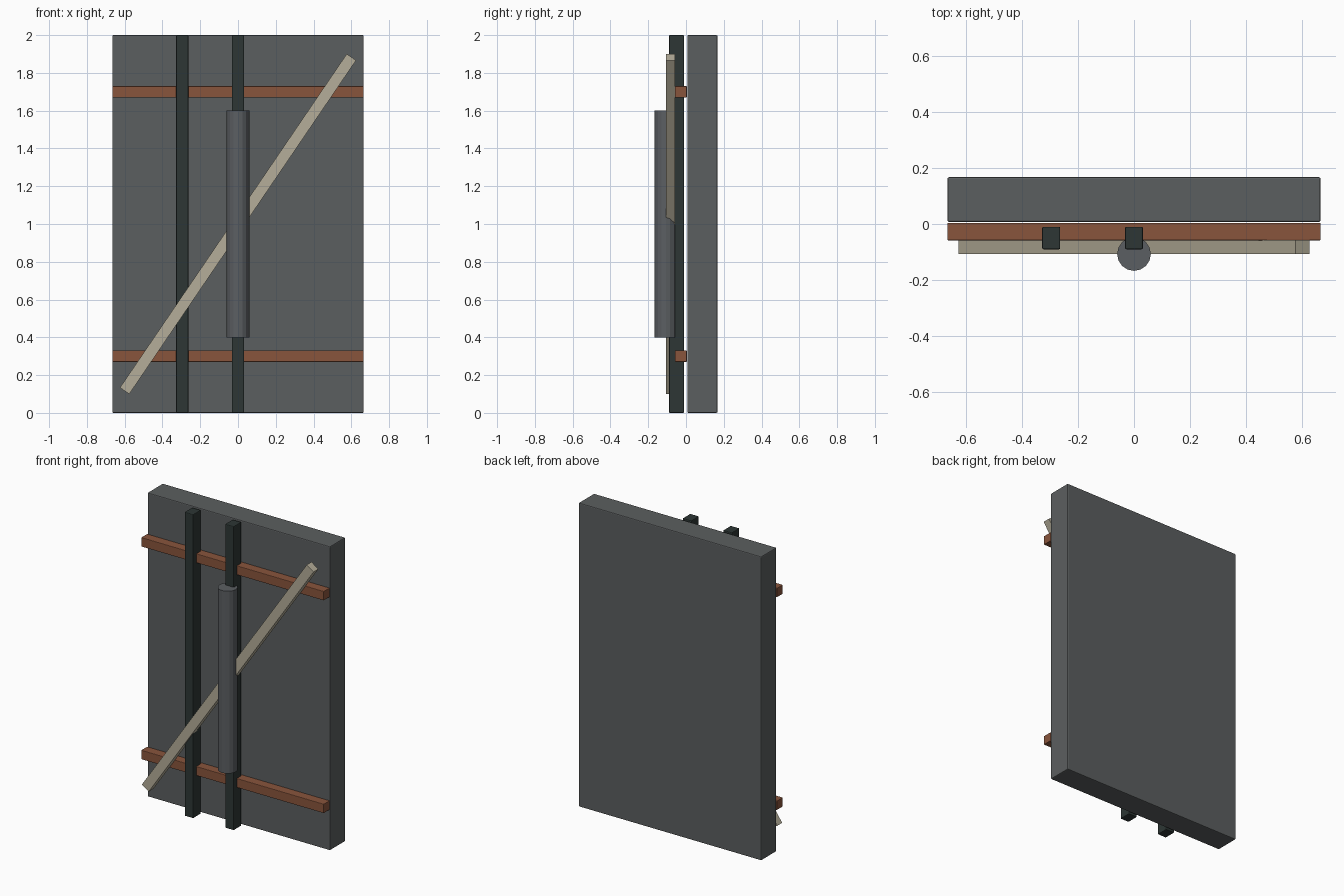
import bpy
import math

cube = bpy.data.objects.get("Cube")
if cube:
    bpy.data.objects.remove(cube, do_unlink=True)


def material(name, r, g, b):
    mat = bpy.data.materials.new(name)
    mat.use_nodes = True
    mat.diffuse_color = (r, g, b, 1)
    mat.node_tree.nodes["Principled BSDF"].inputs["Base Color"].default_value = (r, g, b, 1)
    return mat


slate = material("slate grey", 0.105, 0.113, 0.115)
steel = material("steel grey", 0.105, 0.113, 0.122)
rust = material("rust brown", 0.25, 0.09, 0.045)
dark = material("dark green grey", 0.026, 0.037, 0.035)
sand = material("pale sand", 0.46, 0.42, 0.32)


def box(name, size, location, mat, bevel=0, tilt=0):
    bpy.ops.mesh.primitive_cube_add(size=1, location=location, rotation=(0, tilt, 0))
    obj = bpy.context.object
    obj.name = name
    obj.scale = size
    bpy.ops.object.transform_apply(location=False, rotation=False, scale=True)
    obj.data.materials.append(mat)
    if bevel:
        mod = obj.modifiers.new("edge bevel", "BEVEL")
        mod.width = bevel
        mod.segments = 2
    return obj


# Wall slab
box("wall_panel", (1.33, 0.16, 2), (0, 0.087, 1), slate, 0.006)

# Horizontal rails
for name, z in (("lower_rail", 0.3), ("upper_rail", 1.7)):
    box(name, (1.33, 0.062, 0.06), (0, -0.027, z), rust, 0.003)

# Vertical posts
for name, x in (("right_post", -0.295), ("centre_post", 0)):
    box(name, (0.064, 0.08, 2), (x, -0.05, 1), dark, 0.005)

# Diagonal brace
box("diagonal_brace", (2.136, 0.05, 0.06), (0, -0.082, 1), sand,
    tilt=-math.radians(55.8))

# Upright cylinder
bpy.ops.mesh.primitive_cylinder_add(vertices=16, radius=0.06, depth=1.2,
                                    location=(0, -0.107, 1))
roller = bpy.context.object
roller.name = "upright_cylinder"
roller.data.materials.append(steel)
bpy.ops.object.shade_smooth_by_angle(angle=math.radians(15))
